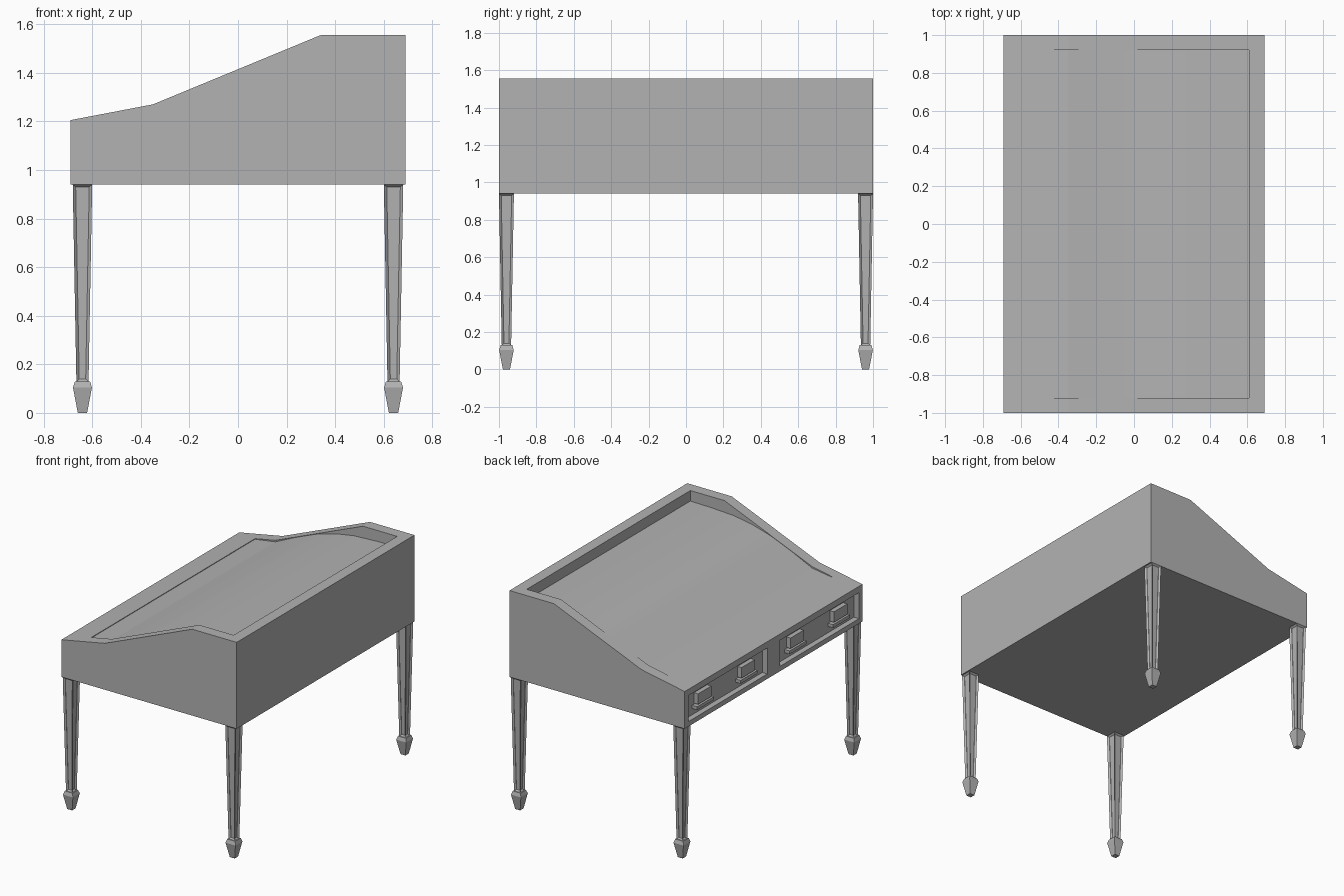
import bpy, bmesh

if "Cube" in bpy.data.objects:
    bpy.data.objects.remove(bpy.data.objects["Cube"])

grey = bpy.data.materials.new("plain grey")
grey.use_nodes = True
GREY = (0.45, 0.45, 0.45, 1)
grey.diffuse_color = GREY
grey.node_tree.nodes["Principled BSDF"].inputs["Base Color"].default_value = GREY


def finish(bm, name):
    bmesh.ops.recalc_face_normals(bm, faces=bm.faces)
    mesh = bpy.data.meshes.new(name)
    bm.to_mesh(mesh)
    bm.free()
    mesh.materials.append(grey)
    ob = bpy.data.objects.new(name, mesh)
    bpy.context.collection.objects.link(ob)
    return ob


def prism(name, profile, y0, y1):
    """Extrude an x-z profile from y0 to y1."""
    bm = bmesh.new()
    face = bm.faces.new([bm.verts.new((x, y0, z)) for x, z in profile])
    new = bmesh.ops.extrude_face_region(bm, geom=[face])["geom"]
    verts = [v for v in new if isinstance(v, bmesh.types.BMVert)]
    bmesh.ops.translate(bm, verts=verts, vec=(0, y1 - y0, 0))
    return finish(bm, name)


def box(name, x0, x1, y0, y1, z0, z1):
    return prism(name, [(x0, z0), (x1, z0), (x1, z1), (x0, z1)], y0, y1)


def cut(target, cutter):
    mod = target.modifiers.new("cut", "BOOLEAN")
    mod.operation, mod.solver, mod.object = "DIFFERENCE", "EXACT", cutter
    bpy.context.view_layer.objects.active = target
    bpy.ops.object.modifier_apply(modifier=mod.name)
    bpy.data.objects.remove(cutter)


# Case with sloping rim
body = prism("desk_case", [(-.69, .94), (.69, .94), (.69, 1.555), (.34, 1.555),
                           (-.35, 1.27), (-.69, 1.205)], -1, 1)

# Sunken writing surface inside the rim
surface = [(-.51, 1.235), (-.35, 1.259), (-.2, 1.329), (-.05, 1.391), (0, 1.409),
           (.13, 1.445), (.27, 1.468), (.45, 1.477), (.61, 1.48)]
cut(body, prism("tray_cutter", surface + [(.61, 1.7), (-.51, 1.7)], -.92, .92))

# Drawer bays and their pulls
for side, s in (("left", 1), ("right", -1)):
    y0, y1 = sorted((s * .07, s * .96))
    cut(body, box("bay_cutter", -.75, -.65, y0, y1, .975, 1.16))
    for place, y in (("outer", s * .765), ("inner", s * .275)):
        box(f"{side}_{place}_pull", -.683, -.645, y - .075, y + .075, 1.05, 1.125)
        box(f"{side}_{place}_pull_lip", -.69, -.645, y - .095, y + .095, 1.02, 1.043)


def stack(bm, cx, cy, sections):
    """Loft square sections (z, width); returns the side faces."""
    rings = [[bm.verts.new((cx + i * w / 2, cy + j * w / 2, z))
              for i, j in ((-1, -1), (1, -1), (1, 1), (-1, 1))] for z, w in sections]
    sides = [bm.faces.new((a[k], a[(k + 1) % 4], b[(k + 1) % 4], b[k]))
             for a, b in zip(rings, rings[1:]) for k in range(4)]
    bm.faces.new(rings[0][::-1])
    bm.faces.new(rings[-1])
    return sides


# Tapered panelled legs with spade feet
for side, y in (("left", .96), ("right", -.96)):
    for end, x in (("drawer", -.65), ("back", .65)):
        cx = x * .985
        bm = bmesh.new()
        sides = stack(bm, cx, y, [(.128, .05), (.94, .08)])
        bm.normal_update()
        bmesh.ops.inset_individual(bm, faces=sides, thickness=.015, depth=-.012)
        finish(bm, f"{end}_{side}_leg")
        bm = bmesh.new()
        stack(bm, cx, y, [(0, .038), (.02, .046), (.105, .078), (.13, .062)])
        finish(bm, f"{end}_{side}_foot")
